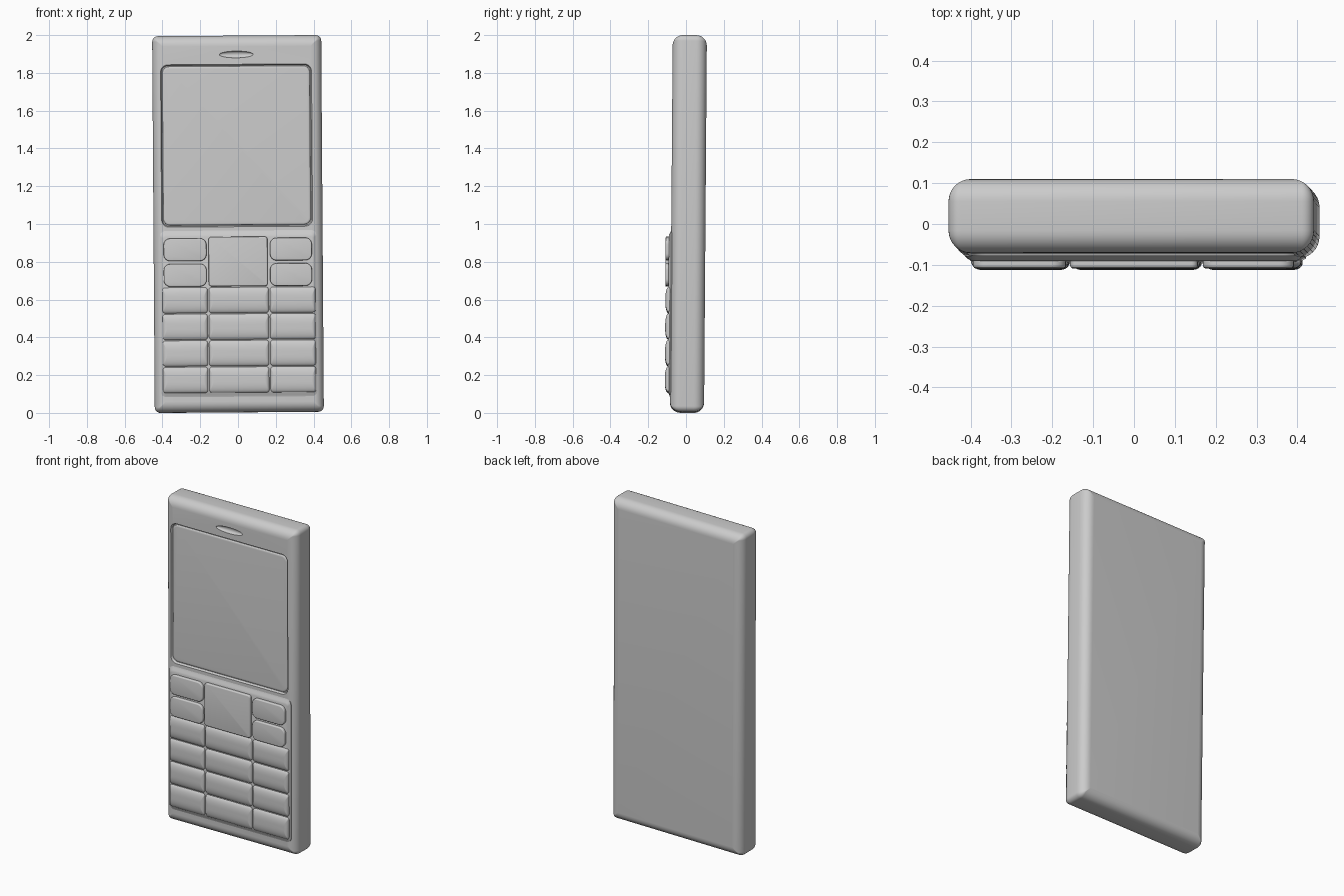
import bpy, bmesh, math
from mathutils import Matrix

if "Cube" in bpy.data.objects:
    bpy.data.objects.remove(bpy.data.objects["Cube"])

# whole phone leans very slightly left and back about its middle
LEAN = (Matrix.Translation((0, 0, 1)) @ Matrix.Rotation(-0.0075, 4, 'X')
        @ Matrix.Rotation(-0.007, 4, 'Y') @ Matrix.Translation((0, 0, -1)))
FRONT, BACK = -0.078, 0.103


def rounded_rect(x0, x1, z0, z1, r, seg=6):
    pts = []
    for cx, cz, start in ((x1 - r, z1 - r, 0), (x0 + r, z1 - r, 90),
                          (x0 + r, z0 + r, 180), (x1 - r, z0 + r, 270)):
        for i in range(seg + 1):
            a = math.radians(start + 90 * i / seg)
            pts.append((cx + r * math.cos(a), cz + r * math.sin(a)))
    return pts


def loft(name, x0, x1, z0, z1, r, profile):
    """Stack rounded rectangles; profile holds (x inset, z inset, y)."""
    bm = bmesh.new()
    rings = []
    for ix, iz, y in profile:
        rr = max(r - min(ix, iz), 0.003)
        rings.append([bm.verts.new((x, y, z)) for x, z in
                      rounded_rect(x0 + ix, x1 - ix, z0 + iz, z1 - iz, rr)])
    n = len(rings[0])
    for a, b in zip(rings, rings[1:]):
        for i in range(n):
            j = (i + 1) % n
            bm.faces.new((a[i], a[j], b[j], b[i]))
    bm.faces.new(rings[0])
    bm.faces.new(rings[-1])
    bmesh.ops.recalc_face_normals(bm, faces=bm.faces)
    mesh = bpy.data.meshes.new(name)
    bm.to_mesh(mesh)
    bm.free()
    ob = bpy.data.objects.new(name, mesh)
    bpy.context.collection.objects.link(ob)
    return ob


def arc(ix, iz, y_base, y_top, steps=8):
    """Quarter-round edge rising from y_base to y_top."""
    out = []
    for i in range(steps + 1):
        a = math.pi / 2 * i / steps
        out.append((ix * (1 - math.cos(a)), iz * (1 - math.cos(a)),
                    y_base + (y_top - y_base) * math.sin(a)))
    return out


# body: slab with rounded front and back edges
R = 0.055
body = loft("body", -0.4475, 0.4475, 0.003, 1.997, 0.03,
            arc(R, R, FRONT + R, FRONT)[::-1] + arc(R, R, BACK - R, BACK))

# cutters: sloped screen recess and earpiece scoop
screen_cut = loft("screen_cutter", -0.405, 0.395, 0.985, 1.845, 0.04,
                  [(-0.01, -0.01, FRONT - 0.012), (0.0, 0.0, FRONT), (0.006, 0.006, FRONT + 0.014)])
bpy.ops.mesh.primitive_uv_sphere_add(segments=32, ring_count=16, location=(-0.003, FRONT, 1.897))
ear_cut = bpy.context.object
ear_cut.name = "earpiece_cutter"
ear_cut.scale = (0.09, 0.016, 0.018)
for cutter in (screen_cut, ear_cut):
    cutter.hide_render = True
    mod = body.modifiers.new("recess", 'BOOLEAN')
    mod.operation = 'DIFFERENCE'
    mod.solver = 'EXACT'
    mod.object = cutter
    bpy.context.view_layer.objects.active = body
    bpy.ops.object.modifier_apply(modifier=mod.name)
    bpy.data.objects.remove(cutter)

parts = [body]

# screen panel inside the recess
parts.append(loft("screen", -0.395, 0.385, 0.995, 1.835, 0.035,
                  [(0, 0, FRONT + 0.016)] + arc(0.012, 0.012, FRONT + 0.012, FRONT + 0.006, 4)))

# keypad base swelling softly out of the body
parts.append(loft("keypad_base", -0.415, 0.415, 0.085, 0.965, 0.03,
                  [(0, 0, FRONT + 0.01), (0, 0, FRONT), (0.006, 0.01, FRONT - 0.003),
                   (0.012, 0.02, FRONT - 0.009), (0.02, 0.032, FRONT - 0.012)]))

# flat navigation keys: two on each side of a centre plate
nav_edge = [(0, 0, -0.08), (0, 0, -0.096)] + arc(0.006, 0.006, -0.1, -0.107, 4)
for side, x0, x1 in (("left", -0.395, -0.168), ("right", 0.168, 0.39)):
    for row, z0, z1 in (("upper", 0.805, 0.925), ("lower", 0.67, 0.79)):
        parts.append(loft(f"{side}_{row}_key", x0, x1, z0, z1, 0.035, nav_edge))
parts.append(loft("centre_key", -0.157, 0.155, 0.67, 0.932, 0.015, nav_edge))

# number keys: four rows of three bulging bars
for row in range(4):
    z0 = 0.105 + 0.1405 * row
    for col, (x0, x1) in enumerate(((-0.402, -0.164), (-0.157, 0.16), (0.167, 0.407))):
        parts.append(loft(f"number_key_{row + 1}_{col + 1}", x0, x1, z0 + 0.002, z0 + 0.1385, 0.014,
                          [(0, 0, -0.08)] + arc(0.022, 0.055, -0.088, -0.106)))

# lean everything and smooth the shading
bpy.ops.object.select_all(action='DESELECT')
for ob in parts:
    ob.data.transform(LEAN)
    ob.select_set(True)
bpy.context.view_layer.objects.active = body
bpy.ops.object.shade_smooth_by_angle(angle=math.radians(35))
